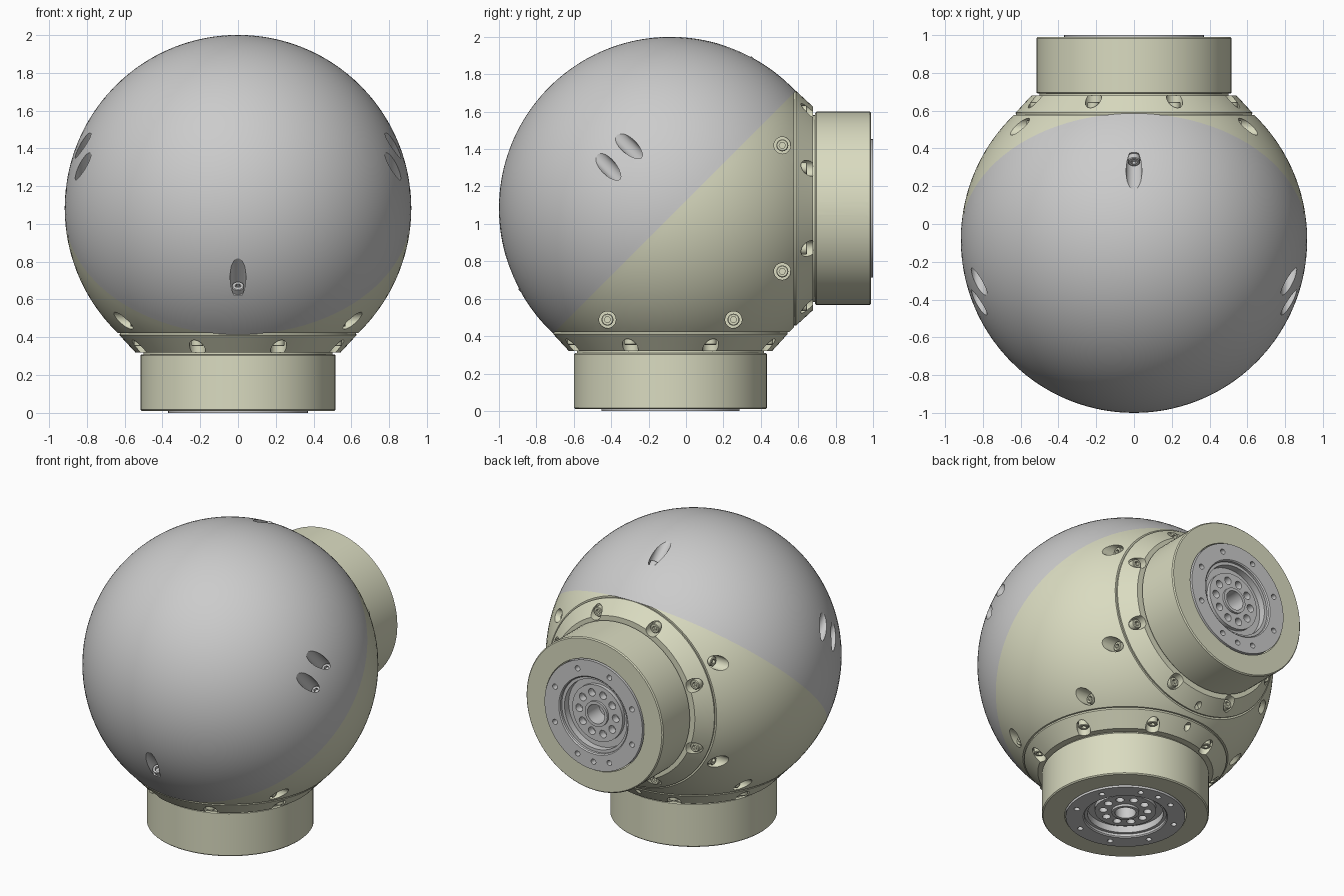
import bpy, bmesh
from math import pi, sin, cos, asin, sqrt
from mathutils import Matrix, Vector

if "Cube" in bpy.data.objects:
    bpy.data.objects.remove(bpy.data.objects["Cube"])

C = Vector((0, -0.083, 1.083))   # ball centre
R = 0.917                        # ball radius
OLIVE = bpy.data.materials.new("olive")
OLIVE.diffuse_color = (0.70, 0.71, 0.53, 1)
OLIVE.use_nodes = True
OLIVE.node_tree.nodes["Principled BSDF"].inputs["Base Color"].default_value = OLIVE.diffuse_color


def frame(x, z, origin=C):
    x, z = Vector(x).normalized(), Vector(z).normalized()
    m = Matrix((x, z.cross(x), z)).transposed().to_4x4()
    return Matrix.Translation(origin) @ m


def finish(name, bm, m, mat=None):
    bmesh.ops.recalc_face_normals(bm, faces=bm.faces)
    bm.transform(m)
    me = bpy.data.meshes.new(name)
    bm.to_mesh(me)
    bm.free()
    ob = bpy.data.objects.new(name, me)
    bpy.context.collection.objects.link(ob)
    if mat:
        me.materials.append(mat)
    return ob


def revolve(profile, segs=96, hexed=()):
    """Closed solid from (radius, height) points; rings listed in hexed are six-sided."""
    bm = bmesh.new()
    rings = []
    for k, (r, z) in enumerate(profile):
        if r < 1e-6:
            rings.append([bm.verts.new((0, 0, z))] * segs)
            continue
        ring = []
        for i in range(segs):
            a = 2 * pi * i / segs
            q = r * cos(pi / 6) / cos(a % (pi / 3) - pi / 6) if k in hexed else r
            ring.append(bm.verts.new((q * cos(a), q * sin(a), z)))
        rings.append(ring)
    for a, b in zip(rings, rings[1:]):
        for i in range(segs):
            j = (i + 1) % segs
            vs = list(dict.fromkeys((a[i], a[j], b[j], b[i])))
            if len(vs) > 2:
                bm.faces.new(vs)
    return bm


def add_drill(bm, x, y, z0, z1, r, segs=24):
    m = Matrix.Translation((x, y, (z0 + z1) / 2))
    return bmesh.ops.create_cone(bm, cap_ends=True, segments=segs, radius1=r, radius2=r,
                                 depth=abs(z1 - z0), matrix=m)["verts"]


def activate(ob):
    bpy.ops.object.select_all(action='DESELECT')
    ob.select_set(True)
    bpy.context.view_layer.objects.active = ob


def smooth(ob):
    activate(ob)
    bpy.ops.object.shade_smooth_by_angle(angle=pi / 7)


def cut(ob, cutter):
    mod = ob.modifiers.new("cut", 'BOOLEAN')
    mod.operation, mod.solver, mod.object = 'DIFFERENCE', 'EXACT', cutter
    activate(ob)
    bpy.ops.object.modifier_apply(modifier=mod.name)
    bpy.data.objects.remove(cutter)


def screw(name, m, x, y, z, h, mat=None):
    """Socket head screw with its seat at z."""
    p = [(0, 0), (0.032, 0), (0.032, h - 0.004), (0.028, h), (0.017, h), (0.017, h - 0.02), (0, h - 0.02)]
    smooth(finish(name, revolve(p, 24, (4, 5)), m @ Matrix.Translation((x, y, z)), mat))


def cap_profile(z0, sign, n=44):
    a0 = asin(z0 / R)
    arc = [a0 + (sign * pi / 2 - a0) * i / n for i in range(n)]
    return [(0, z0)] + [(R * cos(a), R * sin(a)) for a in arc] + [(0, sign * R)]


# Ball halves, split on a 45 degree plane
SPLIT = frame((1, 0, 0), (0, -1, 1))
grey = finish("ball_cover", revolve(cap_profile(-0.029, 1)), SPLIT)
body = revolve(cap_profile(-0.029, -1))
body.transform(SPLIT)
PORTS = {"bottom": frame((-1, 0, 0), (0, 0, -1)), "back": frame((1, 0, 0), (0, 1, 0))}
for m in PORTS.values():
    axis = m.col[2].xyz
    g = bmesh.ops.bisect_plane(body, geom=body.verts[:] + body.edges[:] + body.faces[:],
                               plane_co=C + axis * 0.66, plane_no=axis, clear_outer=True)
    bmesh.ops.edgenet_fill(body, edges=[e for e in g["geom_cut"] if isinstance(e, bmesh.types.BMEdge)])
body = finish("ball_body", body, Matrix(), OLIVE)

# Cover screws in deep slanted pockets
spots = [(0, 0.85), (0, -0.85)] + [(sx * 0.82, su * 0.078) for sx in (1, -1) for su in (1, -1)]
bm = bmesh.new()
for x, u in spots:
    add_drill(bm, x, u, 0.235, 0.85, 0.042)
    screw("cover_screw", SPLIT, x, u, 0.23, 0.04)
cut(grey, finish("drill", bm, SPLIT))
smooth(grey)

# Body side screws, bored straight in from both sides
for side in (1, -1):
    m = frame((0, side, 0), (side, 0, 0))    # local y is world z
    bm = bmesh.new()
    for y, z in ((0.598, 0.337), (0.598, -0.337), (-0.337, -0.595), (0.337, -0.595)):
        add_drill(bm, y * side, z, 0.53, 0.9, 0.045)
        screw("side_screw", m, y * side, z, 0.525, 0.045, OLIVE)
    cut(body, finish("drill", bm, m))
smooth(body)

# The two identical ports
for tag, m in PORTS.items():
    # Conical retaining ring with eight screws and a small pin hole
    ring = finish(tag + "_ring", revolve([(0, 0.645), (0.622, 0.645), (0.627, 0.672), (0.543, 0.763), (0, 0.763)]),
                  m, OLIVE)
    bm = bmesh.new()
    for i in range(8):
        a = (i + 0.5) * pi / 4
        x, y = 0.56 * cos(a), 0.56 * sin(a)
        add_drill(bm, x, y, 0.69, 0.85, 0.043)
        screw(tag + "_ring_screw", m, x, y, 0.685, 0.045, OLIVE)
    add_drill(bm, 0, 0.598, 0.68, 0.85, 0.02)
    cut(ring, finish("drill", bm, m))
    smooth(ring)

    # Neck cylinder with a rounded slot on one side
    neck = finish(tag + "_neck", revolve([
        (0, 0.75), (0.5, 0.75), (0.5, 0.773), (0.51, 0.773), (0.517, 0.78), (0.517, 1.066),
        (0.51, 1.073), (0.376, 1.073), (0.376, 0.90), (0, 0.90)]), m, OLIVE)
    bm = bmesh.new()
    for v in add_drill(bm, 0, 0, 0.495, 0.6, 0.051, 32):
        x, y, z = v.co
        v.co = (z, y, x + (1.011 if x > 0 else 0.837))
    cut(neck, finish("slot", bm, m))
    smooth(neck)

    # Output flange with stepped recess, hub and bolt circles
    flange = finish(tag + "_flange", revolve([
        (0, 0.905), (0.37, 0.905), (0.37, 1.083), (0.262, 1.083), (0.255, 1.076), (0.255, 1.06),
        (0.235, 1.06), (0.235, 1.015), (0.19, 1.015), (0.19, 1.04), (0.085, 1.04), (0.085, 1.055),
        (0.065, 1.055), (0.065, 0.93), (0, 0.93)]), m)
    bm = bmesh.new()
    for i in range(8):
        a = (i + 0.5) * pi / 4
        add_drill(bm, 0.315 * cos(a), 0.315 * sin(a), 1.04, 1.2, 0.018, 16)
    add_drill(bm, 0, 0.315, 1.04, 1.2, 0.018, 16)
    for i in range(10):
        a = i * pi / 5
        add_drill(bm, 0.138 * cos(a), 0.138 * sin(a), 0.99, 1.2, 0.026, 16)
    cut(flange, finish("drill", bm, m))
    smooth(flange)
